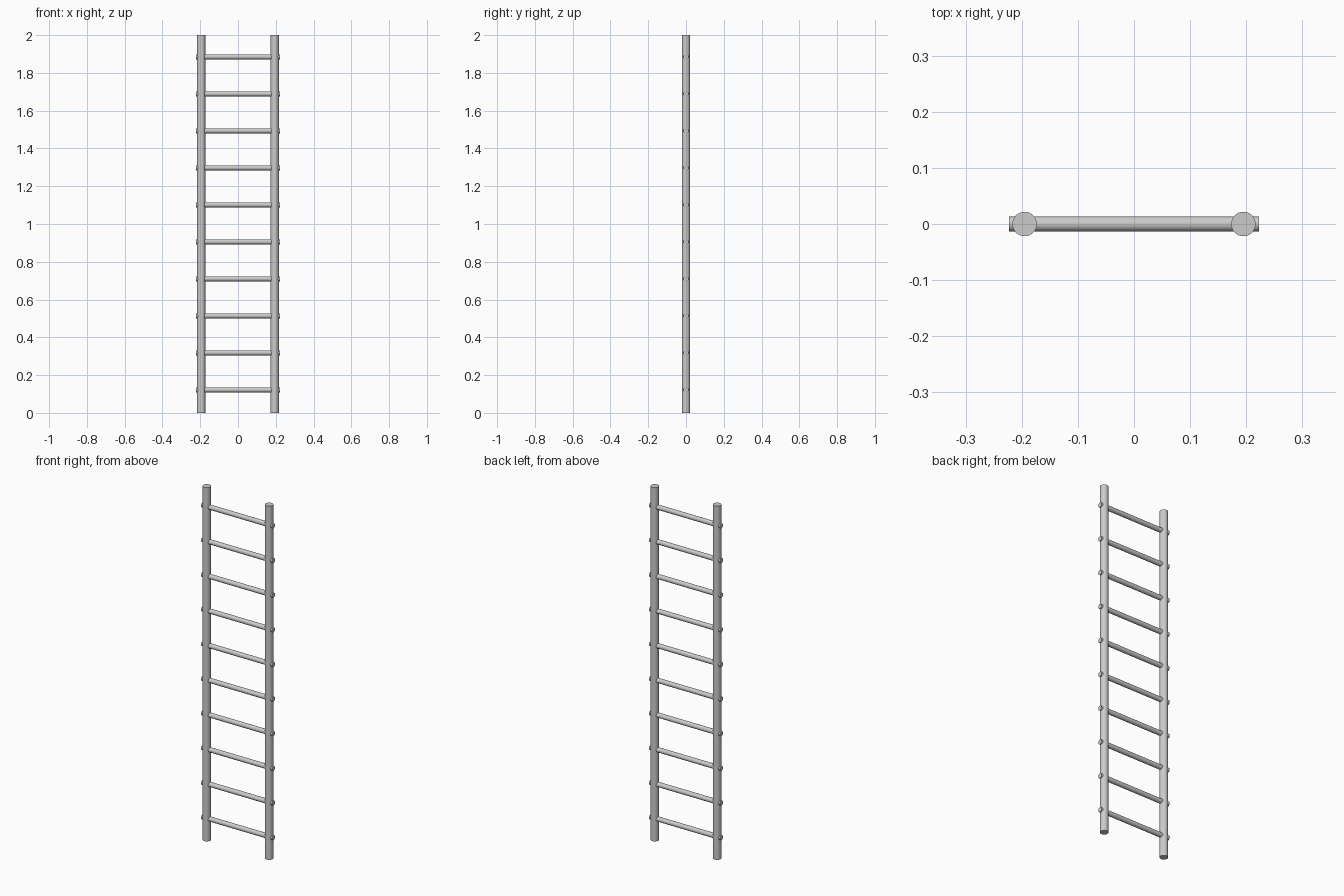
import bpy
from math import radians, pi

if "Cube" in bpy.data.objects:
    bpy.data.objects.remove(bpy.data.objects["Cube"])

RAIL_X, RAIL_R = 0.195, 0.0218
RUNG_HALF, RUNG_R = 0.2225, 0.0134
RUNGS, FIRST_Z, STEP = 10, 0.122, 0.1959


def rod(name, radius, length, location, rotation=(0, 0, 0)):
    bpy.ops.mesh.primitive_cylinder_add(vertices=32, radius=radius, depth=length,
                                        location=location, rotation=rotation)
    obj = bpy.context.object
    obj.name = name
    bpy.ops.object.shade_smooth_by_angle(angle=radians(30))
    return obj


# Upright side rails
for side, name in ((-1, "left_rail"), (1, "right_rail")):
    rod(name, RAIL_R, 2.0, (side * RAIL_X, 0, 1.0))

# Rungs passing through both rails, ends protruding slightly
for i in range(RUNGS):
    rod(f"rung_{i + 1}", RUNG_R, 2 * RUNG_HALF, (0, 0, FIRST_Z + i * STEP), (0, pi / 2, 0))
